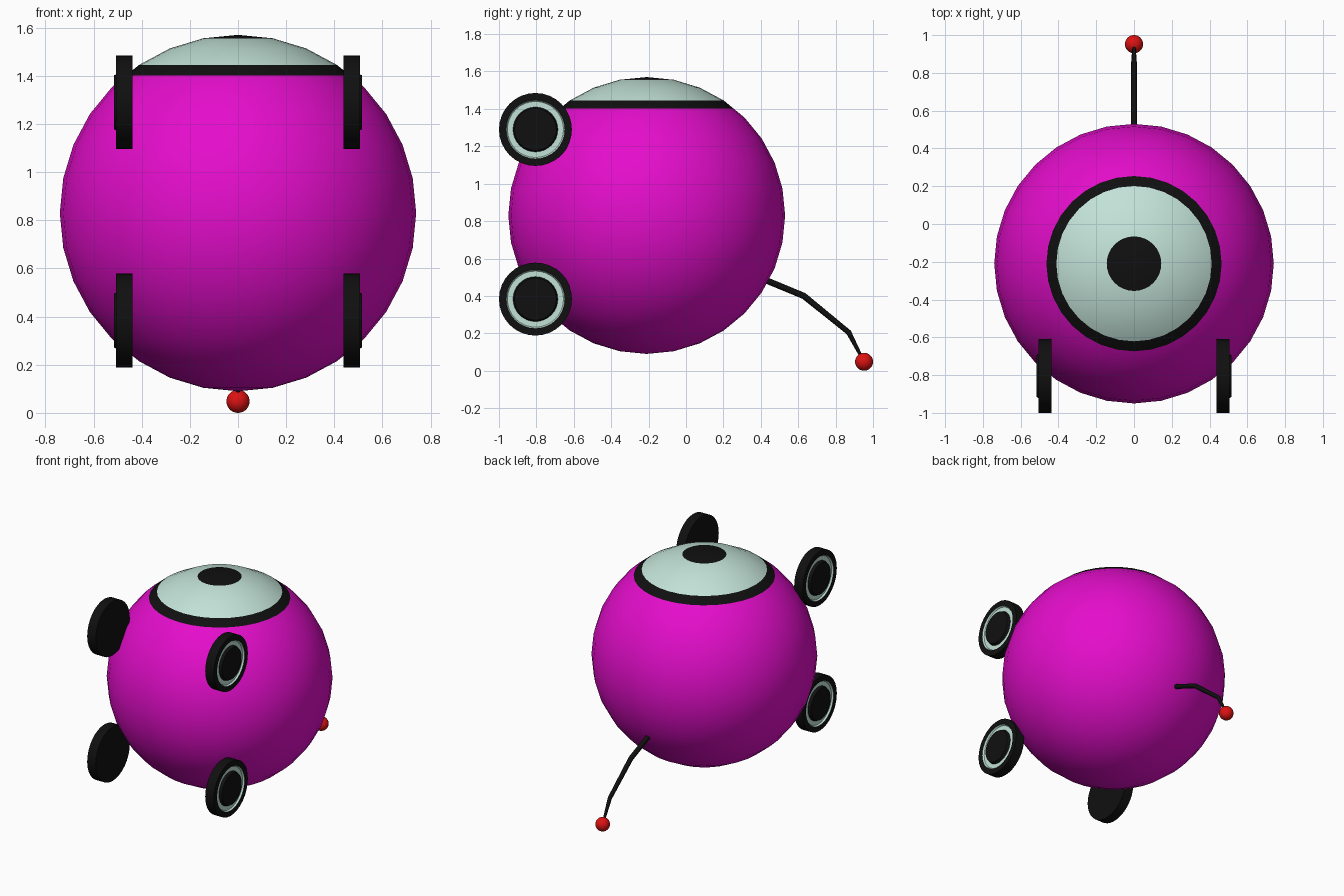
import bpy, bmesh
from math import cos, sin, tau, radians
from mathutils import Vector, Matrix

cube = bpy.data.objects.get("Cube")
if cube:
    bpy.data.objects.remove(cube, do_unlink=True)


def material(name, rgb):
    m = bpy.data.materials.new(name)
    m.use_nodes = True
    color = (*rgb, 1)
    m.diffuse_color = color
    m.node_tree.nodes["Principled BSDF"].inputs["Base Color"].default_value = color
    return m


magenta = material("magenta", (0.78, 0.004, 0.6))
black = material("black", (0.005, 0.005, 0.005))
pale = material("pale_mint", (0.54, 0.76, 0.68))
red = material("red", (0.72, 0.006, 0.006))


def finish(name, bm, mats):
    bmesh.ops.recalc_face_normals(bm, faces=bm.faces)
    mesh = bpy.data.meshes.new(name)
    bm.to_mesh(mesh)
    bm.free()
    for m in mats:
        mesh.materials.append(m)
    obj = bpy.data.objects.new(name, mesh)
    bpy.context.collection.objects.link(obj)
    bpy.ops.object.select_all(action="DESELECT")
    obj.select_set(True)
    bpy.context.view_layer.objects.active = obj
    bpy.ops.object.shade_smooth_by_angle(angle=radians(35))
    return obj


def sphere(name, center, radius, mats, segments=32, rings=16):
    bm = bmesh.new()
    bmesh.ops.create_uvsphere(bm, u_segments=segments, v_segments=rings, radius=radius,
                              matrix=Matrix.Translation(center))
    return bm


# Body: a ball with a coloured window, rim band and top cap
center = Vector((0, -0.21, 0.83))
R = 0.74
body = sphere("body", center, R, None)
bmesh.ops.bisect_plane(body, geom=body.verts[:] + body.edges[:] + body.faces[:],
                       plane_co=(0, 0, 1.402), plane_no=(0, 0, 1))
ring = tau / 32
cap_z = center.z + R * cos(ring)
window_z = center.z + R * cos(3 * ring)
for f in body.faces:
    low = min(v.co.z for v in f.verts)
    if low > cap_z - 0.01:
        f.material_index = 1
    elif low > window_z - 0.01:
        f.material_index = 2
    elif low > 1.39:
        f.material_index = 1
finish("body", body, [magenta, black, pale])


# Wheels: turned profile of (radius, x) with a recessed pale ring around the hub
def wheel(name, side, z):
    profile = [(0, 0.438), (0.195, 0.438), (0.195, 0.506), (0.157, 0.506),
               (0.15, 0.495), (0.12, 0.495), (0.112, 0.515), (0, 0.515)]
    pale_steps = (3, 4)
    n = 32
    bm = bmesh.new()
    loops = []
    for r, x in profile:
        count = n if r else 1
        loops.append([bm.verts.new((side * x, -0.805 + r * cos(tau * i / n),
                                    z + r * sin(tau * i / n))) for i in range(count)])
    for step, (a, b) in enumerate(zip(loops, loops[1:])):
        for i in range(n):
            j = (i + 1) % n
            if len(a) == 1:
                corners = [a[0], b[i], b[j]]
            elif len(b) == 1:
                corners = [a[i], a[j], b[0]]
            else:
                corners = [a[i], a[j], b[j], b[i]]
            f = bm.faces.new(corners)
            f.material_index = 1 if step in pale_steps else 0
    finish(name, bm, [black, pale])


for side, side_name in ((1, "left"), (-1, "right")):
    for z, level in ((1.29, "upper"), (0.383, "lower")):
        wheel(f"{level}_{side_name}_wheel", side, z)

# Tail: a bent rod tapering to the tip
path = [(0.40, 0.495, 1), (0.63, 0.4, 1), (0.87, 0.205, 0.85), (0.945, 0.06, 0.45)]
curve = bpy.data.curves.new("tail_rod", "CURVE")
curve.dimensions = "3D"
curve.bevel_depth = 0.017
curve.bevel_resolution = 2
curve.use_fill_caps = True
spline = curve.splines.new("POLY")
spline.points.add(len(path) - 1)
for p, (y, z, r) in zip(spline.points, path):
    p.co = (0, y, z, 1)
    p.radius = r
curve.materials.append(black)
bpy.context.collection.objects.link(bpy.data.objects.new("tail_rod", curve))

# Ball at the tail tip
finish("tail_ball", sphere("tail_ball", Vector((0, 0.952, 0.048)), 0.048, None), [red])
